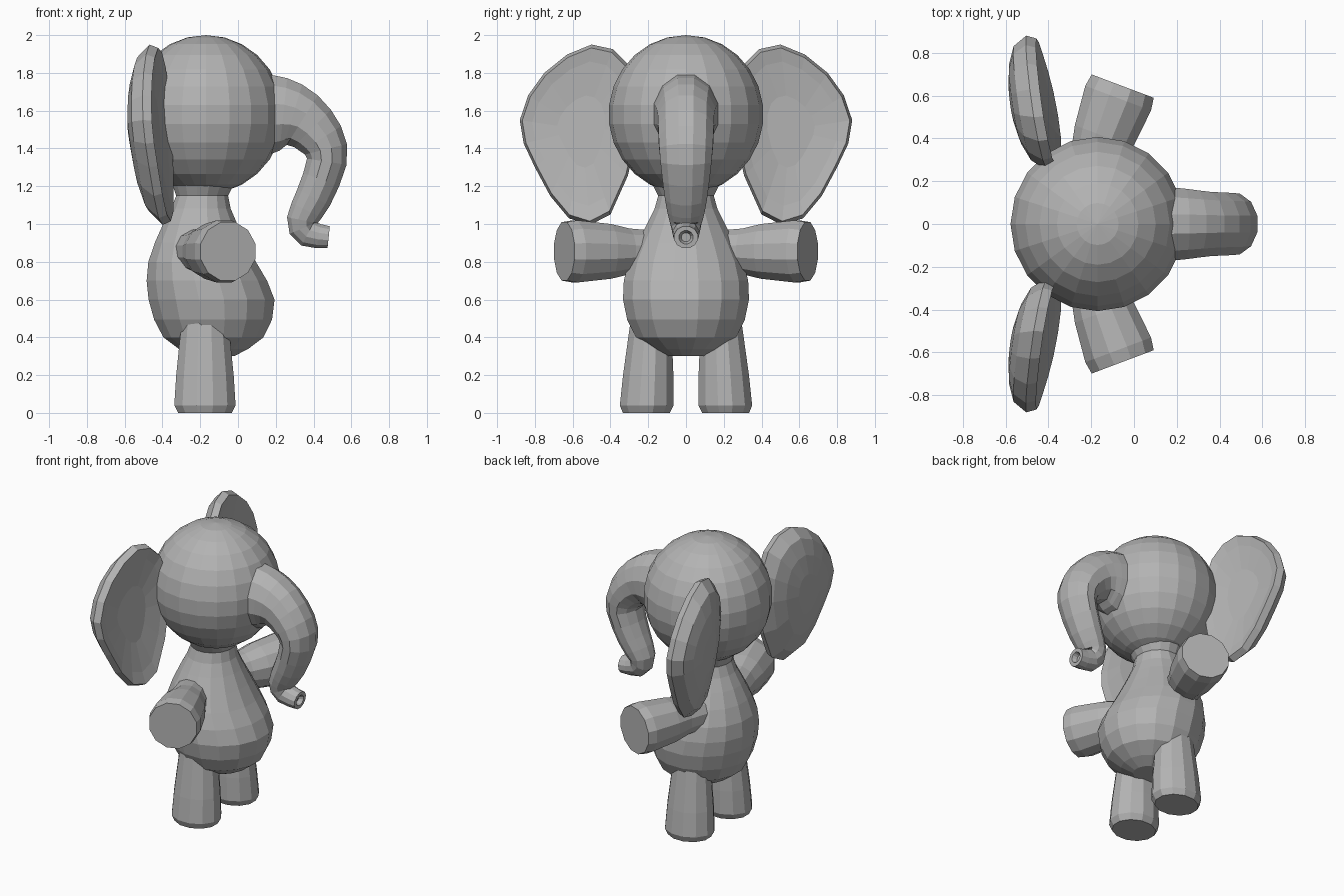
import bpy, bmesh
from math import sin, cos, pi, sqrt
from mathutils import Vector

cube = bpy.data.objects.get("Cube")
if cube:
    bpy.data.objects.remove(cube)

grey = bpy.data.materials.new("elephant grey")
grey.use_nodes = True
grey.diffuse_color = (0.45, 0.45, 0.45, 1)
grey.node_tree.nodes["Principled BSDF"].inputs["Base Color"].default_value = grey.diffuse_color


def refine(rows, closed=False):
    """Insert a smoothly interpolated row between each pair of neighbouring rows."""
    rows = [Vector(row) for row in rows]
    count, result = len(rows), []

    def pick(index):
        return rows[index % count] if closed else rows[max(0, min(index, count - 1))]

    for i in range(count):
        result.append(rows[i])
        if closed or i < count - 1:
            result.append(((pick(i) + pick(i + 1)) * 9 - pick(i - 1) - pick(i + 2)) / 16)
    return result


def oval(centre, across, along, sides=16):
    """Ring of points around a centre, spanned by two half axes."""
    angles = [2 * pi * (i + 0.5) / sides for i in range(sides)]
    return [Vector(centre) + Vector(across) * cos(a) + Vector(along) * sin(a) for a in angles]


def skin(name, rings):
    """Bridge matching rings into a closed, flat-shaded mesh."""
    bm = bmesh.new()
    loops = [[bm.verts.new(point) for point in ring] for ring in rings]
    sides = len(loops[0])
    for lower, upper in zip(loops, loops[1:]):
        for i in range(sides):
            j = (i + 1) % sides
            bm.faces.new((lower[i], lower[j], upper[j], upper[i]))
    bm.faces.new(loops[0])
    bm.faces.new(loops[-1])
    bmesh.ops.recalc_face_normals(bm, faces=bm.faces)
    mesh = bpy.data.meshes.new(name)
    bm.to_mesh(mesh)
    bm.free()
    mesh.materials.append(grey)
    bpy.context.collection.objects.link(bpy.data.objects.new(name, mesh))


# Head: a slightly tall faceted ball
bpy.ops.mesh.primitive_uv_sphere_add(segments=20, ring_count=13, location=(-0.17, 0, 1.58))
head = bpy.context.object
head.name = "head"
head.scale = (0.41, 0.41, 0.42)
head.data.materials.append(grey)

# Pear-shaped body and neck: height, centre x, half depth, half width
body = [(0.3, -0.13, 0.11, 0.1), (0.4, -0.13, 0.27, 0.27), (0.6, -0.14, 0.34, 0.34),
        (0.8, -0.19, 0.29, 0.31), (1, -0.2, 0.2, 0.21), (1.15, -0.19, 0.14, 0.15),
        (1.25, -0.18, 0.2, 0.22)]
skin("body", [oval((x, 0, z), (depth, 0, 0), (0, width, 0))
              for z, x, depth, width in refine(body)])

# Trunk: x and z along its curl, half thickness, half width
trunk = refine([(0.15, 1.58, 0.22, 0.18), (0.24, 1.58, 0.2, 0.17), (0.34, 1.55, 0.16, 0.155),
                (0.44, 1.45, 0.13, 0.15), (0.47, 1.33, 0.11, 0.14), (0.4, 1.14, 0.1, 0.115),
                (0.34, 1.02, 0.085, 0.09), (0.37, 0.95, 0.075, 0.07), (0.48, 0.93, 0.06, 0.065)])
trunk_rings = []
for i, (x, z, thick, width) in enumerate(trunk):
    step = trunk[min(i + 1, len(trunk) - 1)] - trunk[max(i - 1, 0)]
    normal = Vector((-step[1], 0, step[0])).normalized()
    trunk_rings.append(oval((x, 0, z), (0, width, 0), normal * thick, 12))

# Hollow at the trunk tip
tip = sum(trunk_rings[-1], Vector()) / len(trunk_rings[-1])
for scale, depth in ((0.6, 0), (0.4, 0.03)):
    trunk_rings.append([tip.lerp(p, scale) - Vector((depth, 0, 0)) for p in trunk_rings[len(trunk) - 1]])
skin("trunk", trunk_rings)

# Ear outline in y and z, domed behind and slightly dished in front
outline = refine([(0.25, 1.5), (0.3, 1.84), (0.5, 1.95), (0.75, 1.8),
                  (0.88, 1.55), (0.8, 1.3), (0.62, 1.03), (0.4, 1.05)], closed=True)
ear_centre = Vector((0.55, 1.5))
layers = [(s, -0.02 - 0.13 * sqrt(1 - s * s)) for s in (0.3, 0.6, 0.85, 1)]
layers += [(0.96, 0.025), (0.8, 0.01), (0.4, -0.01)]


def ear_ring(side, scale, offset):
    ring = []
    for point in outline:
        y, z = ear_centre.lerp(point, scale)
        lean = 0.17 * (y - 0.5) + 0.075 * (z - 1.5)
        ring.append((offset - 0.415 - lean, side * y, z))
    return ring


# Legs taper upward from a bevelled sole: height, radius
leg = [(0, 0.14), (0.04, 0.16), (0.2, 0.15), (0.35, 0.135), (0.5, 0.12)]

# Arms widen toward a flat end: distance along the arm, radius
arm = [(0, 0.11), (0.2, 0.125), (0.31, 0.15), (0.5, 0.17), (0.56, 0.16)]

for label, side in (("left", 1), ("right", -1)):
    skin(label + "_ear", [ear_ring(side, scale, offset) for scale, offset in layers])
    skin(label + "_leg", [oval((-0.175, side * (0.21 - 0.05 * z), z),
                               (r * 1.05, 0, 0), (0, r * 0.92, 0), 12) for z, r in leg])
    shoulder = Vector((-0.25, side * 0.12, 0.855))
    reach = Vector((0.35, side * 0.93, 0)).normalized()
    across = reach.cross((0, 0, 1))
    skin(label + "_arm", [oval(shoulder + reach * t, across * r, (0, 0, r), 12) for t, r in arm])
